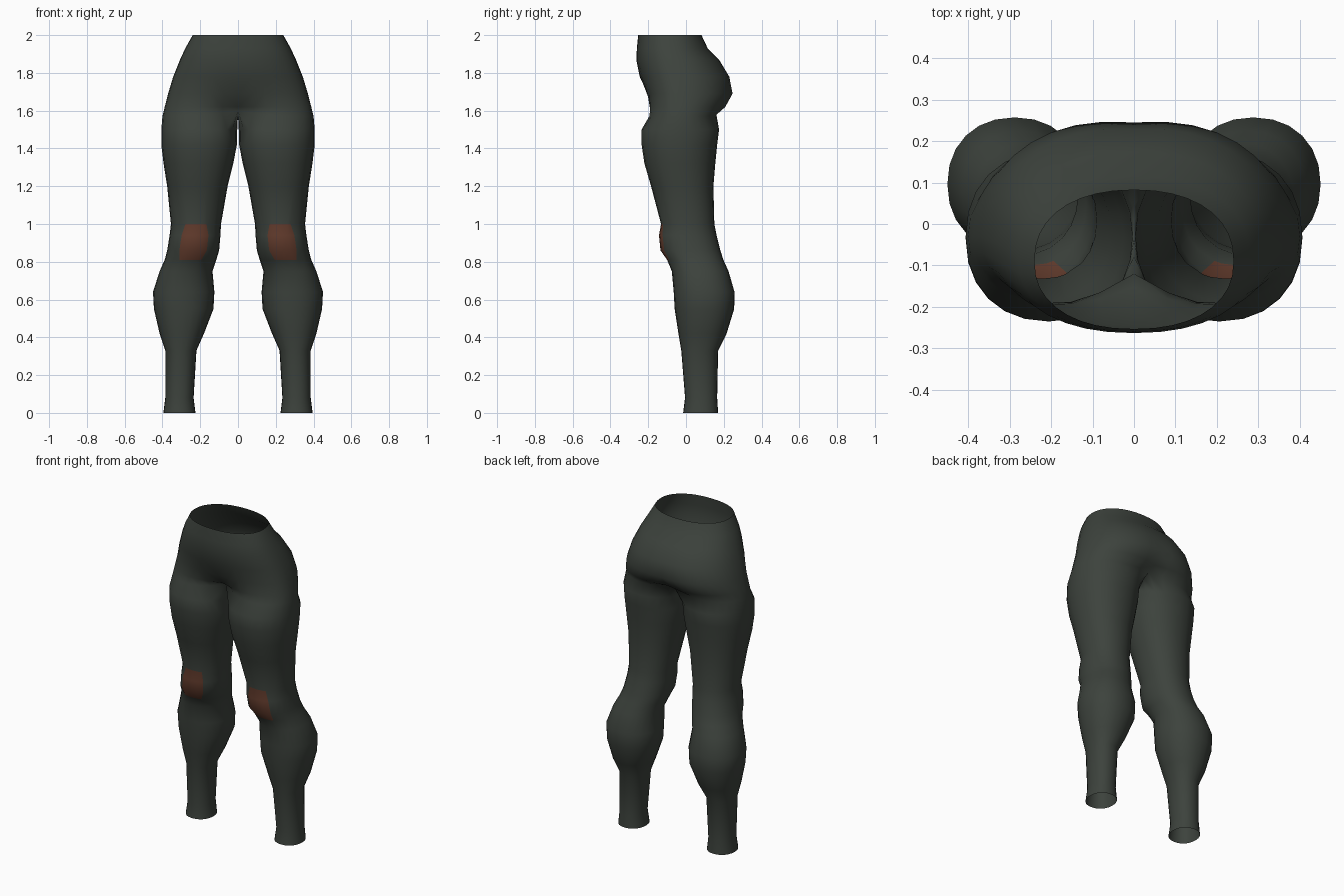
import bpy, bmesh
from math import sin, cos, pi, radians

if "Cube" in bpy.data.objects:
    bpy.data.objects.remove(bpy.data.objects["Cube"])


def material(name, color):
    m = bpy.data.materials.new(name)
    m.use_nodes = True
    m.diffuse_color = (*color, 1)
    m.node_tree.nodes["Principled BSDF"].inputs["Base Color"].default_value = (*color, 1)
    return m


def power(v, e):
    return (abs(v) ** e) * (1 if v >= 0 else -1)


SIDES = 24      # points around a leg
LAST = 18       # points 0..LAST run front to back around the outside
KNEE = (0.81, 1.0)

# Leg sections: height, inner x, outer x, front y, back y
LEG = [
    (0, .225, .395, -.015, .17),
    (.08, .235, .385, -.005, .165),
    (.33, .22, .385, -.025, .17),
    (.42, .18, .415, -.04, .215),
    (.55, .13, .445, -.06, .255),
    (.64, .125, .45, -.065, .257),
    (.75, .135, .415, -.075, .225),
    (.81, .115, .388, -.10, .198),
    (.86, .10, .375, -.135, .182),
    (.94, .093, .362, -.143, .162),
    (1.0, .09, .355, -.132, .15),
    (1.2, .055, .375, -.185, .145),
    (1.32, .025, .394, -.22, .155),
    (1.42, .006, .406, -.235, .165),
    (1.5, .004, .406, -.235, .175),
]

# Hip sections: height, outer x, front y, back y, widest y, front and back dents
HIPS = [
    (1.57, .40, -.23, .19, -.03, .11, .06),
    (1.62, .388, -.222, .235, -.03, .07, .045),
    (1.69, .37, -.218, .257, -.03, .015, .012),
    (1.78, .343, -.245, .237, -.04, 0, .008),
    (1.87, .307, -.263, .175, -.06, 0, 0),
    (1.93, .279, -.26, .115, -.08, 0, 0),
    (2.0, .24, -.253, .082, -.09, 0, 0),
]


def leg_ring(bm, z, xi, xo, yf, yb):
    ring = []
    for j in range(SIDES):
        a = 225 + j * 360 / SIDES
        if z in KNEE and j in (1, 5):       # round the knee patch corners
            a += 7 if j == 1 else -7
        c, s = power(cos(radians(a)), .92), power(sin(radians(a)), .92)
        ring.append(bm.verts.new(((xi + xo) / 2 + c * (xo - xi) / 2,
                                  (yf + yb) / 2 + s * (yb - yf) / 2, z)))
    return ring


def hip_ring(bm, z, xo, yf, yb, ym, dent_f, dent_b, lift=0):
    ring = []
    for j in range(LAST + 1):
        t = pi * j / LAST
        s, c = max(sin(t), 0), cos(t)
        x = 0 if j in (0, LAST) else xo * power(s, .9)
        w = (1 - s) ** 3
        if c > 0:
            y = ym + (yf - ym) * power(c, .88) + dent_f * w
        else:
            y = ym + (yb - ym) * power(-c, .88) - dent_b * w
        ring.append(bm.verts.new((x, y, z + lift * w)))
    return ring


bm = bmesh.new()
rings = [leg_ring(bm, *row) for row in LEG]

# Crotch ring: outer half follows the hips, inner points lie on the centre line
crotch = hip_ring(bm, *HIPS[0], lift=.03)
front, back = crotch[0].co.y, crotch[LAST].co.y
inner = SIDES - LAST
for k in range(1, inner):
    crotch.append(bm.verts.new((0, back + (front - back) * k / inner, 1.575)))
rings.append(crotch)
rings += [hip_ring(bm, *row) for row in HIPS[1:]]

# Skin between neighbouring rings, knee patches by height and facing
for low, high in zip(rings, rings[1:]):
    count = SIDES if len(high) == SIDES else LAST
    z0, z1 = low[3].co.z, high[3].co.z
    for j in range(count):
        k = (j + 1) % SIDES
        f = bm.faces.new((low[j], low[k], high[k], high[j]))
        f.smooth = True
        if z0 >= KNEE[0] and z1 <= KNEE[1] and 1 <= j <= 4:
            f.material_index = 1

# Mirror the half and weld the centre seam
half = bm.faces[:] + bm.edges[:] + bm.verts[:]
copy = bmesh.ops.duplicate(bm, geom=half)["geom"]
for v in copy:
    if isinstance(v, bmesh.types.BMVert):
        v.co.x = -v.co.x
bmesh.ops.reverse_faces(bm, faces=[f for f in copy if isinstance(f, bmesh.types.BMFace)])
seam = [v for v in bm.verts if v.co.x == 0]
bmesh.ops.remove_doubles(bm, verts=seam, dist=.0005)

mesh = bpy.data.meshes.new("trousers")
bm.to_mesh(mesh)
bm.free()
mesh.materials.append(material("dark grey green cloth", (.046, .055, .046)))
mesh.materials.append(material("rust knee patch", (.125, .045, .026)))
trousers = bpy.data.objects.new("trousers", mesh)
bpy.context.collection.objects.link(trousers)
